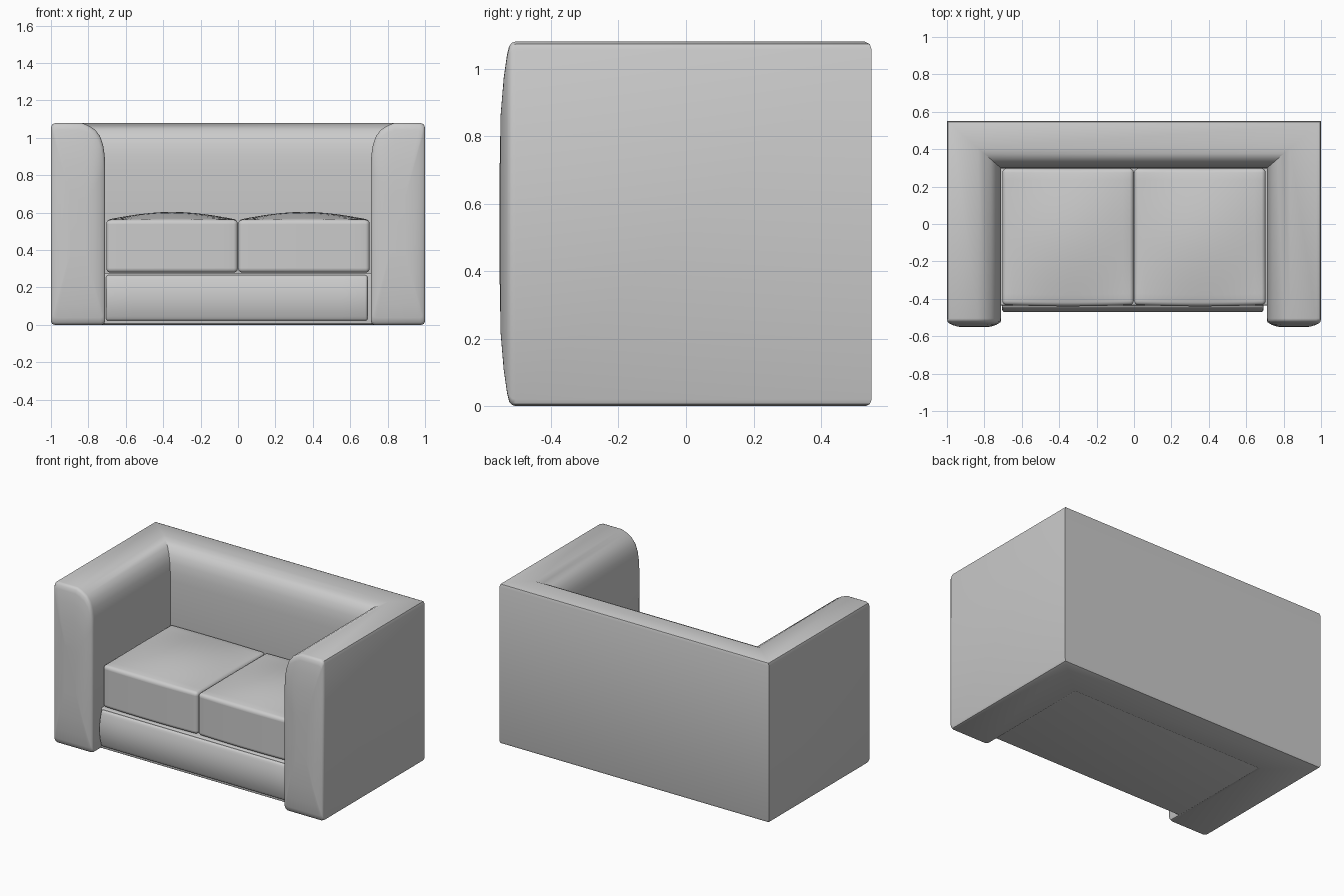
import bpy
import bmesh
import math
from mathutils import Vector

old = bpy.data.objects.get("Cube")
if old:
    bpy.data.objects.remove(old, do_unlink=True)

# One plain upholstery colour
fabric = bpy.data.materials.new("grey_fabric")
fabric.use_nodes = True
GREY = (0.6, 0.6, 0.6, 1)
fabric.diffuse_color = GREY
fabric.node_tree.nodes["Principled BSDF"].inputs["Base Color"].default_value = GREY


def finish(name, bm, angle=40):
    bmesh.ops.recalc_face_normals(bm, faces=bm.faces)
    mesh = bpy.data.meshes.new(name)
    bm.to_mesh(mesh)
    bm.free()
    mesh.materials.append(fabric)
    ob = bpy.data.objects.new(name, mesh)
    bpy.context.collection.objects.link(ob)
    bpy.ops.object.select_all(action="DESELECT")
    ob.select_set(True)
    bpy.context.view_layer.objects.active = ob
    bpy.ops.object.shade_smooth_by_angle(angle=math.radians(angle))
    return ob


def rounded_box(name, lo, hi, radius, cuts=0, shape=None):
    """Box with rounded edges; shape moves each point by its -1..1 position."""
    lo, hi = Vector(lo), Vector(hi)
    mid, half = (lo + hi) / 2, (hi - lo) / 2
    bm = bmesh.new()
    bmesh.ops.create_cube(bm, size=2)
    for v in bm.verts:
        v.co = Vector([v.co[i] * half[i] for i in range(3)])
    bmesh.ops.bevel(bm, geom=bm.edges[:], offset=radius, segments=4,
                    profile=0.5, affect="EDGES")
    # Slice the box evenly so that its faces can swell
    for axis in range(3):
        for k in range(1, cuts + 1):
            point, normal = Vector(), Vector()
            point[axis] = half[axis] * (2 * k / (cuts + 1) - 1)
            normal[axis] = 1
            bmesh.ops.bisect_plane(bm, geom=bm.verts[:] + bm.edges[:] + bm.faces[:],
                                   plane_co=point, plane_no=normal)
    for v in bm.verts:
        unit = Vector([v.co[i] / half[i] for i in range(3)])
        v.co += mid
        if shape:
            shape(v.co, unit)
    return finish(name, bm)


# Arms and back: one section (depth from outer face, height) swept in a U
section = [(0, 0.02), (0, 1.055), (0.006, 1.072), (0.025, 1.08), (0.165, 1.08),
           (0.2, 1.066), (0.235, 1.045), (0.262, 1.01), (0.278, 0.965),
           (0.287, 0.91), (0.29, 0.85), (0.29, 0.02), (0.284, 0.006),
           (0.27, 0), (0.02, 0), (0.006, 0.006)]
BACK_Y, BACK_SCALE = 0.55, 0.87
# Front pads of the arms: section scale and y, from the edge to the middle
pads = [(1, -0.505), (0.994, -0.515), (0.975, -0.524), (0.93, -0.53),
        (0.8, -0.54), (0.6, -0.549), (0.3, -0.552)]
stations = []
for scale, y in reversed(pads):
    stations.append([(1 - 0.145 - (d - 0.145) * scale, y, 0.54 + (z - 0.54) * scale)
                     for d, z in section])
stations.append([(1 - d, BACK_Y - d * BACK_SCALE, z) for d, z in section])
stations += [[(-x, y, z) for x, y, z in ring] for ring in reversed(stations)]

bm = bmesh.new()
rings = [[bm.verts.new(p) for p in ring] for ring in stations]
count = len(section)
for a, b in zip(rings, rings[1:]):
    for i in range(count):
        j = (i + 1) % count
        bm.faces.new((a[i], a[j], b[j], b[i]))
bm.faces.new(rings[0])
bm.faces.new(rings[-1])
finish("arms_and_back", bm)

# Seat base under the cushions
rounded_box("seat_base", (-0.72, -0.435, 0.005), (0.72, 0.4, 0.275), 0.006)


# Front rail with a softly swollen face
def swell_front(co, unit):
    if unit.y < 0:
        co.y -= 0.025 * (1 - unit.z ** 2)


rounded_box("front_rail", (-0.705, -0.445, 0.022), (0.692, -0.35, 0.266), 0.012,
            cuts=9, shape=swell_front)


# Seat cushions with a crowned top
def crown_top(co, unit):
    if unit.z > 0:
        bulge = math.cos(unit.x * math.pi / 2) * math.cos(unit.y * math.pi / 2)
        co.z += 0.042 * bulge * unit.z
    if unit.y < 0:
        co.y += 0.008 * unit.x ** 2


for name, left in (("right_cushion", -0.704), ("left_cushion", 0.001)):
    rounded_box(name, (left, -0.44, 0.28), (left + 0.703, 0.297, 0.562), 0.022,
                cuts=11, shape=crown_top)
